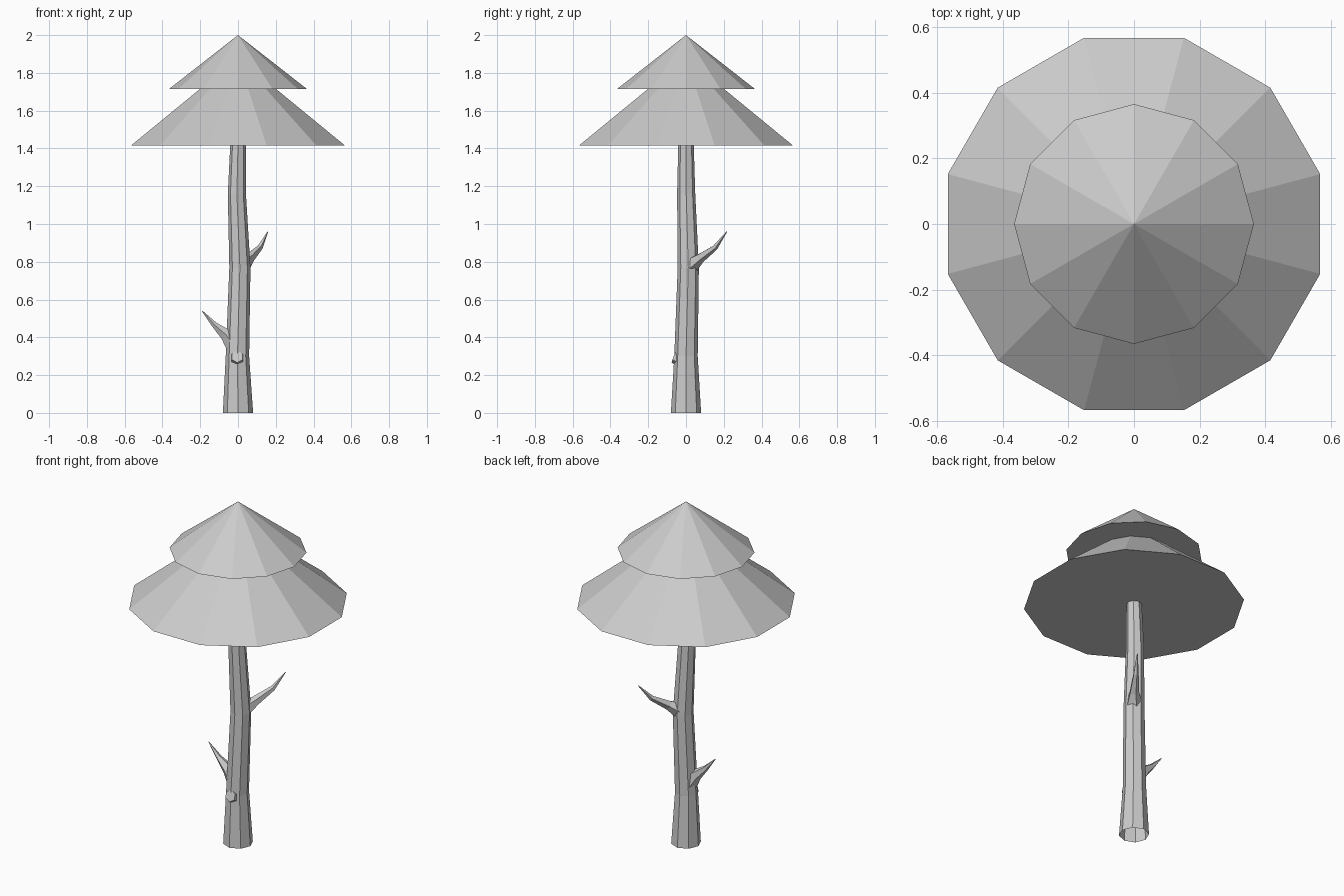
import bpy, bmesh, math
from mathutils import Vector

if "Cube" in bpy.data.objects:
    bpy.data.objects.remove(bpy.data.objects["Cube"])


def make_object(name, bm):
    bmesh.ops.recalc_face_normals(bm, faces=bm.faces)
    mesh = bpy.data.meshes.new(name)
    bm.to_mesh(mesh)
    bm.free()
    ob = bpy.data.objects.new(name, mesh)
    bpy.context.collection.objects.link(ob)
    return ob


def cone(name, radius, z0, z1, turn):
    bm = bmesh.new()
    ring = [bm.verts.new((radius * math.cos(a), radius * math.sin(a), z0))
            for a in (math.radians(turn + 30 * i) for i in range(12))]
    tip = bm.verts.new((0, 0, z1))
    bm.faces.new(ring)
    for i in range(12):
        bm.faces.new((ring[i], ring[(i + 1) % 12], tip))
    return make_object(name, bm)


def tube(name, sections, sides, direction=None, turn=0, cap=False):
    """Loft through (centre, radius) sections; rings follow the path or a fixed direction."""
    bm = bmesh.new()
    rings = []
    pts = [Vector(c) for c, r in sections]
    for k, (c, r) in enumerate(sections):
        d = direction or (pts[min(k + 1, len(pts) - 1)] - pts[max(k - 1, 0)])
        d = Vector(d).normalized()
        ref = Vector((0, 1, 0)) if abs(d.z) > 0.95 else Vector((0, 0, 1))
        u = ref.cross(d).normalized()
        v = d.cross(u)
        rings.append([bm.verts.new(pts[k] + r * (math.cos(a) * u + math.sin(a) * v))
                      for a in (math.radians(turn) + math.tau * i / sides for i in range(sides))])
    for a, b in zip(rings, rings[1:]):
        for i in range(sides):
            j = (i + 1) % sides
            bm.faces.new((a[i], a[j], b[j], b[i]))
    if cap:
        bm.faces.new(rings[-1])
    return make_object(name, bm)


# Two-tier canopy
cone("lower_canopy", 0.587, 1.415, 1.88, 15)
cone("upper_canopy", 0.365, 1.715, 2.0, 0)

# Crooked trunk, open at the base
tube("trunk", [((0, 0, 0), 0.08), ((-0.003, 0, 0.3), 0.062),
               ((0.010, 0.012, 0.77), 0.056), ((-0.006, 0.001, 1.16), 0.048),
               ((0, 0, 1.42), 0.041)], 8, direction=(0, 0, 1))

# Broken twigs
tube("back_twig", [((0.025, 0.03, 0.785), 0.045), ((0.062, 0.075, 0.82), 0.027),
                   ((0.117, 0.155, 0.877), 0.015), ((0.158, 0.216, 0.96), 0.002)], 5, cap=True)
tube("left_twig", [((-0.02, 0, 0.36), 0.05), ((-0.065, 0, 0.415), 0.033),
                   ((-0.125, 0, 0.467), 0.016), ((-0.19, 0, 0.54), 0.002)], 5, cap=True)

# Sawn-off stub on the front
tube("front_stub", [((-0.004, -0.03, 0.28), 0.038), ((-0.004, -0.066, 0.298), 0.033)],
     6, direction=(0, -0.95, 0.3), turn=30, cap=True)
